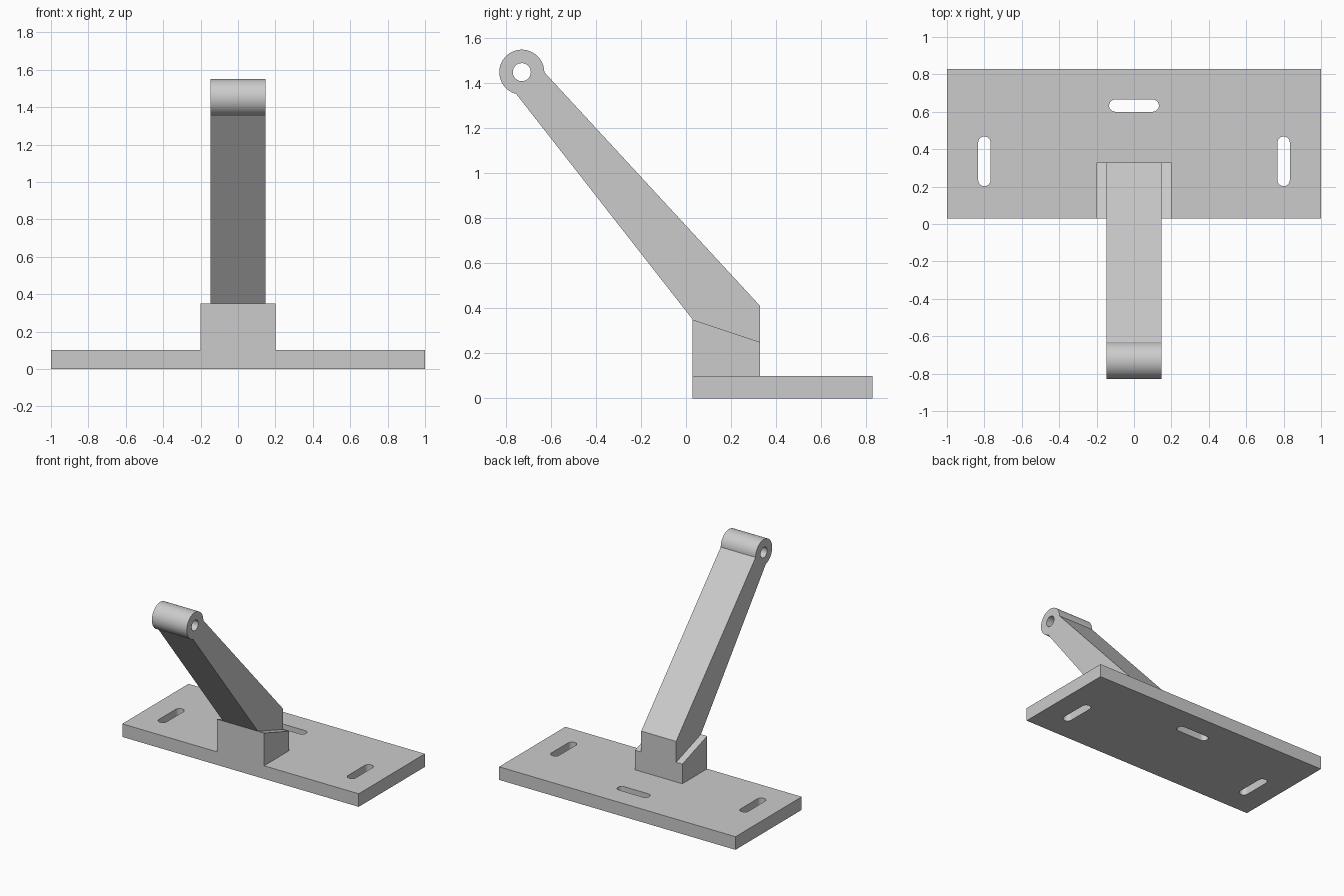
import bpy, bmesh
from math import cos, sin, pi, atan2
from mathutils import Matrix

cube = bpy.data.objects.get("Cube")
if cube:
    bpy.data.objects.remove(cube, do_unlink=True)

grey = bpy.data.materials.new("light grey")
grey.use_nodes = True
grey.diffuse_color = (0.6, 0.6, 0.6, 1)
grey.node_tree.nodes["Principled BSDF"].inputs["Base Color"].default_value = (0.6, 0.6, 0.6, 1)

# Lays a profile drawn in (y, z) so that it is extruded along x
SIDEWAYS = Matrix(((0, 0, 1), (1, 0, 0), (0, 1, 0))).to_4x4()


def arc(cx, cy, r, start, end, steps):
    return [(cx + r * cos(start + (end - start) * i / steps),
             cy + r * sin(start + (end - start) * i / steps)) for i in range(steps + 1)]


def slot(cx, cy, half, r, upright):
    """Closed outline of a round-ended slot."""
    pts = arc(half, 0, r, -pi / 2, pi / 2, 16) + arc(-half, 0, r, pi / 2, 3 * pi / 2, 16)
    return [(cx - y, cy + x) if upright else (cx + x, cy + y) for x, y in pts]


def extrude_profile(name, loops, thickness, matrix):
    """Solid from an outer outline and any holes, centred on its own plane."""
    curve = bpy.data.curves.new(name + "_profile", "CURVE")
    curve.dimensions = "2D"
    curve.fill_mode = "BOTH"
    curve.extrude = thickness / 2
    for loop in loops:
        spline = curve.splines.new("POLY")
        spline.points.add(len(loop) - 1)
        for point, (x, y) in zip(spline.points, loop):
            point.co = (x, y, 0, 1)
        spline.use_cyclic_u = True
    helper = bpy.data.objects.new(name + "_helper", curve)
    mesh = bpy.data.meshes.new_from_object(helper)
    bpy.data.objects.remove(helper)
    bpy.data.curves.remove(curve)

    bm = bmesh.new()
    bm.from_mesh(mesh)
    bmesh.ops.remove_doubles(bm, verts=bm.verts, dist=0.0005)
    bmesh.ops.transform(bm, matrix=matrix, verts=bm.verts)
    bmesh.ops.recalc_face_normals(bm, faces=bm.faces)
    bm.to_mesh(mesh)
    bm.free()
    mesh.name = name
    mesh.materials.clear()
    mesh.materials.append(grey)
    obj = bpy.data.objects.new(name, mesh)
    bpy.context.collection.objects.link(obj)
    bpy.ops.object.select_all(action="DESELECT")
    obj.select_set(True)
    bpy.context.view_layer.objects.active = obj
    bpy.ops.object.shade_smooth_by_angle(angle=pi / 6)
    return obj


# Base plate with three mounting slots
front, back = 0.03, 0.83
outline = [(-1, front), (1, front), (1, back), (-1, back)]
slots = [slot(side * 0.8, 0.335, 0.1, 0.033, True) for side in (-1, 1)]
slots.append(slot(0, 0.633, 0.1, 0.033, False))
extrude_profile("base_plate", [outline] + slots, 0.1, Matrix.Translation((0, 0, 0.05)))

# Sloped pedestal block at the front edge
pedestal = [(front, 0.1), (0.33, 0.1), (0.33, 0.25), (front, 0.35)]
extrude_profile("pedestal", [pedestal], 0.4, SIDEWAYS)

# Leaning arm ending in a round eye with a pin hole
eye_y, eye_z, eye_r = -0.73, 1.45, 0.1
low = atan2(-0.097, -0.025) + 2 * pi
arm = [(front, 0.35), (0.33, 0.25), (0.33, 0.41)] + arc(eye_y, eye_z, eye_r, 0, low, 56)
hole = arc(eye_y, eye_z, 0.04, 0, 2 * pi, 40)[:-1]
extrude_profile("arm", [arm, hole], 0.295, SIDEWAYS)
